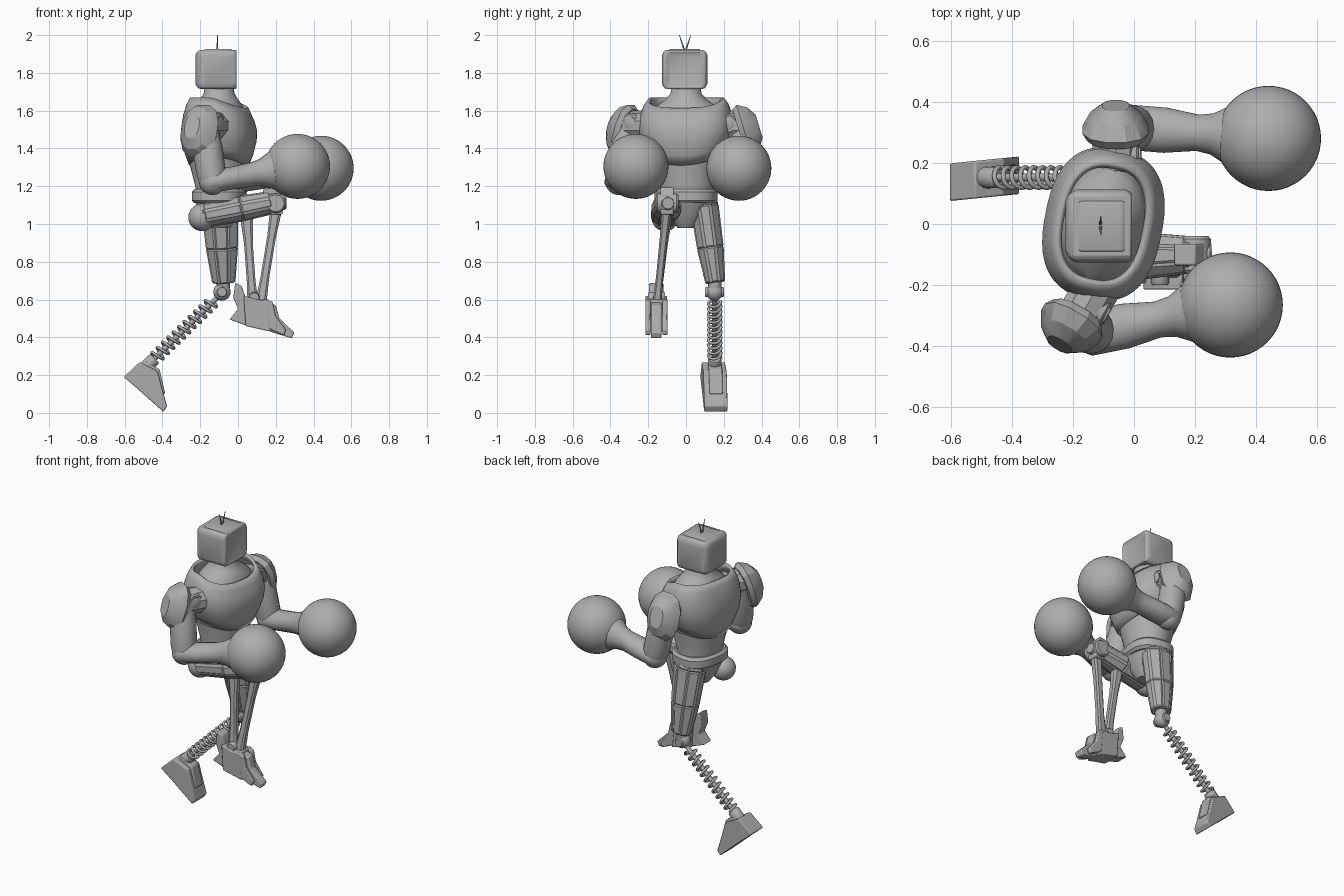
import bpy, bmesh, math
from mathutils import Vector as V

if "Cube" in bpy.data.objects:
    bpy.data.objects.remove(bpy.data.objects["Cube"])

GREY = (0.42, 0.42, 0.42, 1)
grey = bpy.data.materials.new("plain grey")
grey.use_nodes = True
grey.diffuse_color = GREY
grey.node_tree.nodes["Principled BSDF"].inputs["Base Color"].default_value = GREY

Z = V((0, 0, 1))
YAW = math.radians(-11)                      # the upper body twists a little
FWD = V((math.cos(YAW), math.sin(YAW), 0))
SIDE = Z.cross(FWD)


def finish(name, bm, angle=35, bevel=0):
    bmesh.ops.recalc_face_normals(bm, faces=bm.faces)
    me = bpy.data.meshes.new(name)
    bm.to_mesh(me)
    bm.free()
    return add(name, me, angle, bevel)


def add(name, me, angle=35, bevel=0):
    me.materials.clear()
    me.materials.append(grey)
    for p in me.polygons:
        p.use_smooth = True
    me.set_sharp_from_angle(angle=math.radians(angle))
    ob = bpy.data.objects.new(name, me)
    bpy.context.collection.objects.link(ob)
    if bevel:
        m = ob.modifiers.new("bevel", 'BEVEL')
        m.width, m.segments, m.limit_method = bevel, 2, 'ANGLE'
    return ob


def limb(name, a, b, prof, n=28, up=Z, e=1.0, inset=0, caps=True, angle=35, warp=None):
    """Loft of rounded sections along a-b; prof rows are (t, half width, half height)."""
    a, b = V(a), V(b)
    d = (b - a).normalized()
    side = d.cross(V(up)).normalized()
    top = side.cross(d)
    bm = bmesh.new()
    rings = []
    for t, w, h in prof:
        ring = []
        for i in range(n):
            th = 2 * math.pi * (i + 0.5) / n
            c, s = math.cos(th), math.sin(th)
            c, s = math.copysign(abs(c) ** e, c), math.copysign(abs(s) ** e, s)
            ring.append(bm.verts.new(a.lerp(b, t) + side * w * c + top * h * s))
        rings.append(ring)
    sides = [bm.faces.new((p[i], p[(i + 1) % n], q[(i + 1) % n], q[i]))
             for p, q in zip(rings, rings[1:]) for i in range(n)]
    if caps:
        bm.faces.new(rings[0])
        bm.faces.new(rings[-1])
    if warp:
        for v in bm.verts:
            v.co = warp(v.co)
    bmesh.ops.recalc_face_normals(bm, faces=bm.faces)
    if inset:
        bmesh.ops.inset_individual(bm, faces=sides, thickness=inset, depth=0.006)
    return finish(name, bm, angle)


def rod(name, a, b, r, n=24, r2=None):
    r2 = r2 or r
    return limb(name, a, b, [(0, r * .85, r * .85), (.08, r, r), (.92, r2, r2), (1, r2 * .85, r2 * .85)], n)


def ball(name, c, r, seg=48):
    bm = bmesh.new()
    bmesh.ops.create_uvsphere(bm, u_segments=seg, v_segments=seg // 2, radius=r)
    bmesh.ops.translate(bm, verts=bm.verts, vec=c)
    return finish(name, bm)


def prism(name, pts, y0, y1, shear=0.0, bevel=0.006):
    """Side outline in x and z, pushed through from y0 to y1."""
    bm = bmesh.new()
    x0 = pts[0][0]
    ends = [[bm.verts.new((x, y + shear * (x - x0), z)) for x, z in pts] for y in (y0, y1)]
    bm.faces.new(ends[0])
    bm.faces.new(ends[1])
    for i in range(len(pts)):
        j = (i + 1) % len(pts)
        bm.faces.new((ends[0][i], ends[0][j], ends[1][j], ends[1][i]))
    return finish(name, bm, bevel=bevel)


# Head: box with a recessed screen and raised panels on the other sides
bm = bmesh.new()
bmesh.ops.create_cube(bm, size=1)
for v in bm.verts:
    v.co = V((v.co.x * .21 - .107, v.co.y * .215 - .007, v.co.z * .205 + 1.818))
for axis, sign, wide, depth in ((0, 1, .03, -.012), (1, 1, .035, .012), (1, -1, .035, .012), (0, -1, .035, .012)):
    f = [f for f in bm.faces if f.normal[axis] * sign > .9]
    bmesh.ops.inset_individual(bm, faces=f, thickness=wide, depth=depth)
finish("head", bm, bevel=.012)
prism("head_top_plate", [(-.19, 1.915), (-.17, 1.927), (-.04, 1.927), (-.02, 1.915)], -.09, .075)
for s, side in ((-1, "right"), (1, "left")):
    rod(side + "_antenna", (-.11, s * .004 - .005, 1.92), (-.108, s * .03 - .005, 2.0), .005, 8, .002)

# Torso
spine = lambda z: V((-.1, 0, z))
limb("neck_and_shoulders", spine(1.45), spine(1.75),
     [(0, .2, .14), (.4, .2, .14), (.58, .16, .125), (.7, .11, .1), (.8, .083, .082), (1, .072, .072)], 40, FWD)


def vest_shape(co):
    s, f = (co - spine(0)).dot(SIDE) / .25, (co - spine(0)).dot(FWD) / .16
    low = min(max((1.48 - co.z) / .16, 0), 1)
    high = min(max((co.z - 1.48) / .16, 0), 1)
    return co + Z * (.07 * s * s * low - .06 * max(f, 0) * high)


vest = limb("chest_vest", spine(1.31), spine(1.67),
            [(0, .19, .155), (.15, .215, .175), (.35, .24, .192), (.55, .25, .193),
             (.75, .245, .182), (.9, .225, .165), (1, .2, .148)], 48, FWD, e=.8, caps=False, warp=vest_shape)
sol = vest.modifiers.new("thickness", 'SOLIDIFY')
sol.thickness, sol.offset = .02, -1
limb("belly", spine(1.12), spine(1.42), [(0, .15, .125), (.25, .145, .125), (.65, .17, .155), (1, .18, .16)], 40, FWD)
limb("belt", spine(1.11), spine(1.185), [(0, .15, .125), (.2, .165, .14), (.8, .165, .14), (1, .15, .125)], 32, FWD, e=.8)
limb("pelvis", spine(.98), spine(1.13), [(0, .045, .06), (.4, .09, .1), (1, .155, .13)], 24, V((1, 0, 0)), e=.8)


# Arms with ball hands
def arm(side, shoulder, elbow, hand, pad, out, disc, look):
    shoulder, elbow, hand, pad, out = map(V, (shoulder, elbow, hand, pad, out))
    flat = V((out.x, out.y, 0)).normalized()
    out.normalize()
    rod(side + "_shoulder_block", shoulder - flat * .14, shoulder + flat * .04, .08, 10)
    rod(side + "_shoulder_disc", V(disc) - V(look) * .07, V(disc) + V(look) * .025, .052)
    rod(side + "_shoulder_disc_hub", V(disc), V(disc) + V(look) * .034, .033)
    limb(side + "_shoulder_pad", pad - out * .05, pad + out * .06,
         [(0, .095, .13), (.25, .112, .148), (.7, .085, .118), (1, .045, .065)], 12, e=.85, angle=25)
    limb(side + "_upper_arm", shoulder, elbow, [(0, .07, .07), (.4, .08, .08), (.85, .078, .078), (1, .07, .07)],
         16, up=FWD)
    ball(side + "_elbow", elbow, .072, 24)
    limb(side + "_forearm", elbow - (hand - elbow) * .1, hand,
         [(0, .055, .045), (.06, .075, .06), (.3, .075, .06), (.52, .06, .064), (.62, .068, .074),
          (.72, .095, .1), (.9, .12, .12)], 20)
    ball(side + "_ball_hand", hand, .172)


arm("right", (-.18, -.31, 1.52), (-.135, -.355, 1.225), (.315, -.265, 1.305),
    (-.215, -.345, 1.5), (-.5, -.85, .3), (-.115, -.285, 1.535), (.88, -.47, 0))
arm("left", (-.06, .3, 1.52), (.0, .315, 1.225), (.44, .28, 1.295),
    (-.06, .33, 1.5), (0, 1, .3), (-.01, .22, 1.53), (1, 0, 0))

# Left leg: panelled thigh, knee, spring shin and wedge foot
limb("left_thigh", (-.1, .09, 1.15), (-.075, .155, .69),
     [(0, .06, .085), (.12, .075, .1), (.6, .07, .085), (1, .05, .06)], 8, V((1, 0, 0)), inset=.01)
ball("left_knee", (-.085, .152, .64), .046, 24)
rod("left_knee_pin", (-.085, .1, .64), (-.085, .2, .64), .028)
rod("left_knee_neck", (-.08, .152, .62), (-.077, .153, .71), .035)
top, foot = V((-.1, .152, .62)), V((-.47, .152, .26))
rod("shin_rod", top, foot, .014, 12)
d = (foot - top).normalized()
u = V((0, 1, 0))
w = d.cross(u)
TURNS, STEPS = 11, 20
cu = bpy.data.curves.new("shin_spring", 'CURVE')
cu.dimensions, cu.bevel_depth, cu.bevel_resolution = '3D', .008, 2
sp = cu.splines.new('POLY')
sp.points.add(TURNS * STEPS)
for i, p in enumerate(sp.points):
    th = 2 * math.pi * i / STEPS
    q = top.lerp(foot, .08 + .84 * i / (TURNS * STEPS)) + (u * math.cos(th) + w * math.sin(th)) * .033
    p.co = (*q, 1)
tmp = bpy.data.objects.new("spring_path", cu)
add("shin_spring", bpy.data.meshes.new_from_object(tmp), 60)
bpy.data.objects.remove(tmp)
rod("left_ankle", foot - d * .04, foot + d * .06, .036, 12)
prism("left_foot", [(-.605, .19), (-.52, .27), (-.425, .22), (-.405, .14), (-.375, .035), (-.395, .005), (-.535, .13)],
      .075, .198, .1)
prism("left_foot_ridge", [(-.49, .275), (-.415, .23), (-.385, .1), (-.42, .1)], .115, .185, .1)

# Right leg: raised thigh, knee joint, twin blade shin
limb("right_thigh", (-.22, -.11, 1.035), (.21, -.1, 1.12),
     [(0, .05, .05), (.1, .075, .062), (.55, .078, .068), (.92, .06, .06), (1, .045, .045)], 8, inset=.01)
ball("right_hip", (-.19, -.11, 1.035), .073, 28)
rod("right_knee", (.2, -.16, 1.11), (.2, -.04, 1.11), .052)
rod("right_knee_cap", (.18, -.1, 1.11), (.255, -.095, 1.11), .035)
prism("right_knee_bracket", [(.13, 1.18), (.2, 1.195), (.245, 1.13), (.235, 1.05), (.17, 1.05)], -.135, -.065)
BLADE = [(0, .028, .035), (.3, .022, .024), (.7, .02, .024), (1, .026, .034)]
for name, a, b in (("front_blade", (.205, -.1, 1.1), (.115, -.157, .55)),
                   ("rear_blade", (.045, -.1, 1.04), (.08, -.157, .55))):
    limb(name, a, b, BLADE, 8, V((1, 0, 0)), e=.6)
rod("blade_pin", (.085, -.2, .61), (.085, -.11, .61), .03, 16)

# Right foot: jointed ankle, heel spur and toes
prism("right_foot_ankle", [(.03, .62), (.1, .6), (.16, .6), (.175, .43), (.04, .46)], -.215, -.1)
prism("right_heel", [(-.015, .69), (.02, .67), (.045, .6), (.05, .46), (-.045, .495), (.0, .55), (-.025, .61)],
      -.195, -.12)
TOE = [(.15, .59), (.2, .57), (.22, .5), (.298, .425), (.285, .395), (.17, .43)]
prism("middle_toe", TOE, -.185, -.13)
for name, y in (("outer_toe", -.215), ("inner_toe", -.125)):
    prism(name, [(.15 + (x - .15) * .7, z + .015) for x, z in TOE], y, y + .027)
